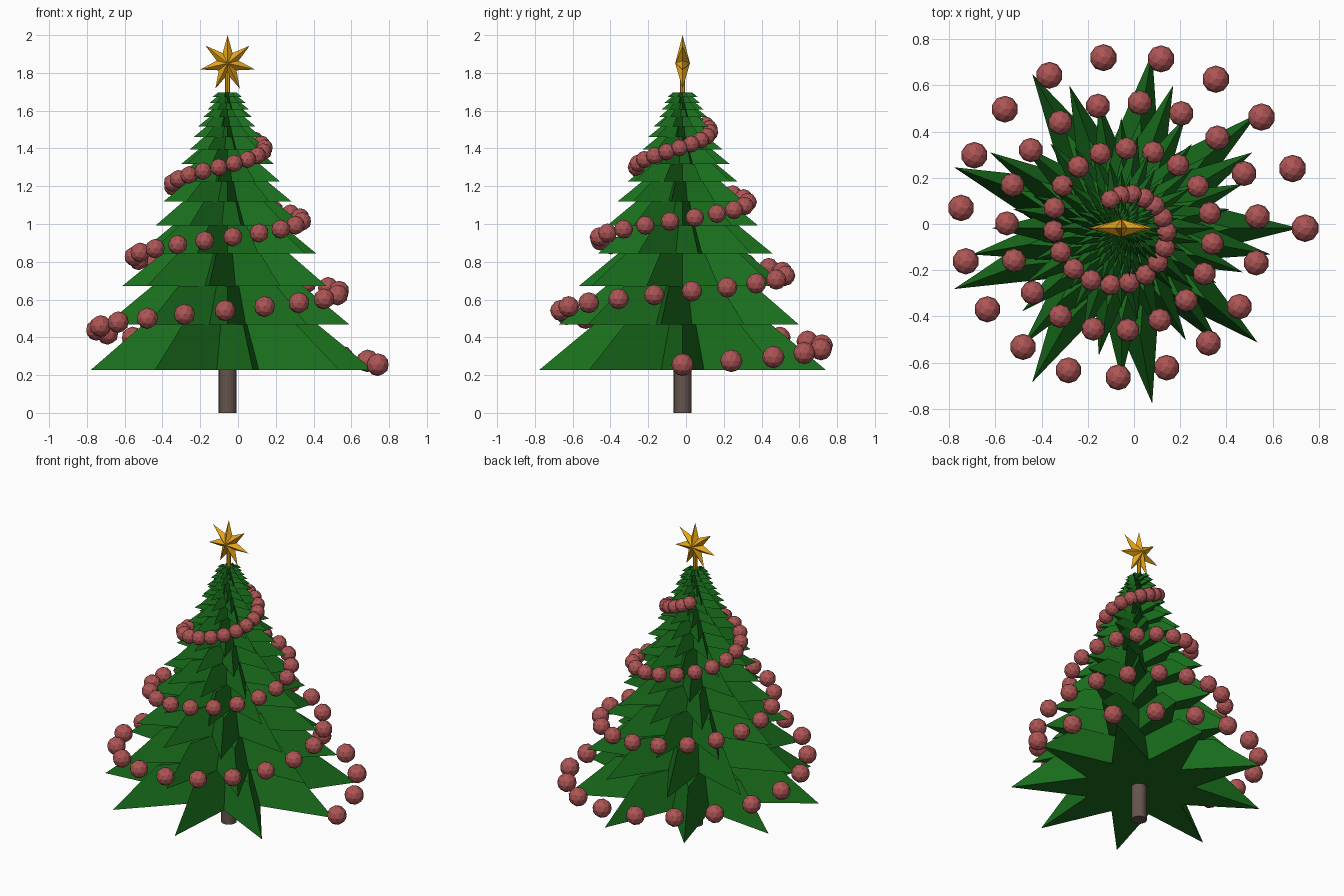
import bpy, bmesh
from math import sin, cos, pi, radians
from mathutils import Matrix, Vector

if "Cube" in bpy.data.objects:
    bpy.data.objects.remove(bpy.data.objects["Cube"])

CX, CY = -0.055, -0.018          # tree axis


def finish(name, bm, color):
    bmesh.ops.recalc_face_normals(bm, faces=bm.faces[:])
    me = bpy.data.meshes.new(name)
    bm.to_mesh(me)
    bm.free()
    mat = bpy.data.materials.new(name + "_color")
    mat.diffuse_color = (*color, 1)
    mat.use_nodes = True
    mat.node_tree.nodes["Principled BSDF"].inputs["Base Color"].default_value = mat.diffuse_color
    me.materials.append(mat)
    ob = bpy.data.objects.new(name, me)
    bpy.context.collection.objects.link(ob)
    return ob


def star(n, outer, inner, start):
    """Points of an n-pointed star, outer and inner radii alternating."""
    return [((inner if k % 2 else outer) * cos(start + pi * k / n),
             (inner if k % 2 else outer) * sin(start + pi * k / n))
            for k in range(2 * n)]


def cylinder(name, r, z0, z1, sides, color):
    bm = bmesh.new()
    bmesh.ops.create_cone(bm, cap_ends=True, segments=sides, radius1=r, radius2=r,
                          depth=z1 - z0,
                          matrix=Matrix.Translation((CX, CY, (z0 + z1) / 2)))
    return finish(name, bm, color)


# Trunk
cylinder("trunk", 0.047, 0, 0.24, 20, (0.13, 0.09, 0.075))

# Foliage: 15 star-shaped tapered tiers, each scaled down and turned 10 degrees
z, r, h, ratio, taper = 0.228, 0.77, 0.239, 0.852, 0.62
for i in range(15):
    bm = bmesh.new()
    pts = star(9, r, r * 0.43, radians(-10 * i))
    low = [bm.verts.new((CX + x, CY + y, z)) for x, y in pts]
    top = [bm.verts.new((CX + x * taper, CY + y * taper, z + h)) for x, y in pts]
    for k in range(18):
        j = (k + 1) % 18
        bm.faces.new((low[k], low[j], top[j], top[k]))
    bm.faces.new(low[::-1])
    bm.faces.new(top)
    finish(f"foliage_tier_{i + 1}", bm, (0.01, 0.16, 0.012))
    z, r, h = z + h, r * ratio, h * ratio

# Garland: balls shrinking along a rising, tightening spiral
bm = bmesh.new()
for i in range(63):
    a, d = radians(19.2 * i), 0.795 - 0.0107 * i
    pos = Vector((CX + d * cos(a), CY + d * sin(a), 0.255 + 0.0205 * i))
    bmesh.ops.create_icosphere(bm, subdivisions=2, radius=0.060 - 0.00027 * i,
                               matrix=Matrix.Translation(pos))
finish("garland", bm, (0.42, 0.09, 0.09))

# Tree-top star on a thin stem
GOLD = (0.8, 0.38, 0.01)
cylinder("star_stem", 0.013, 1.68, 1.82, 8, GOLD)
bm = bmesh.new()
ZC = 1.851
rim = [bm.verts.new((CX + x, CY, ZC + y)) for x, y in star(7, 0.149, 0.06, pi / 2)]
for s in (-1, 1):
    apex = bm.verts.new((CX, CY + s * 0.039, ZC))
    for k in range(14):
        bm.faces.new((rim[k], rim[(k + 1) % 14], apex))
finish("top_star", bm, GOLD)
